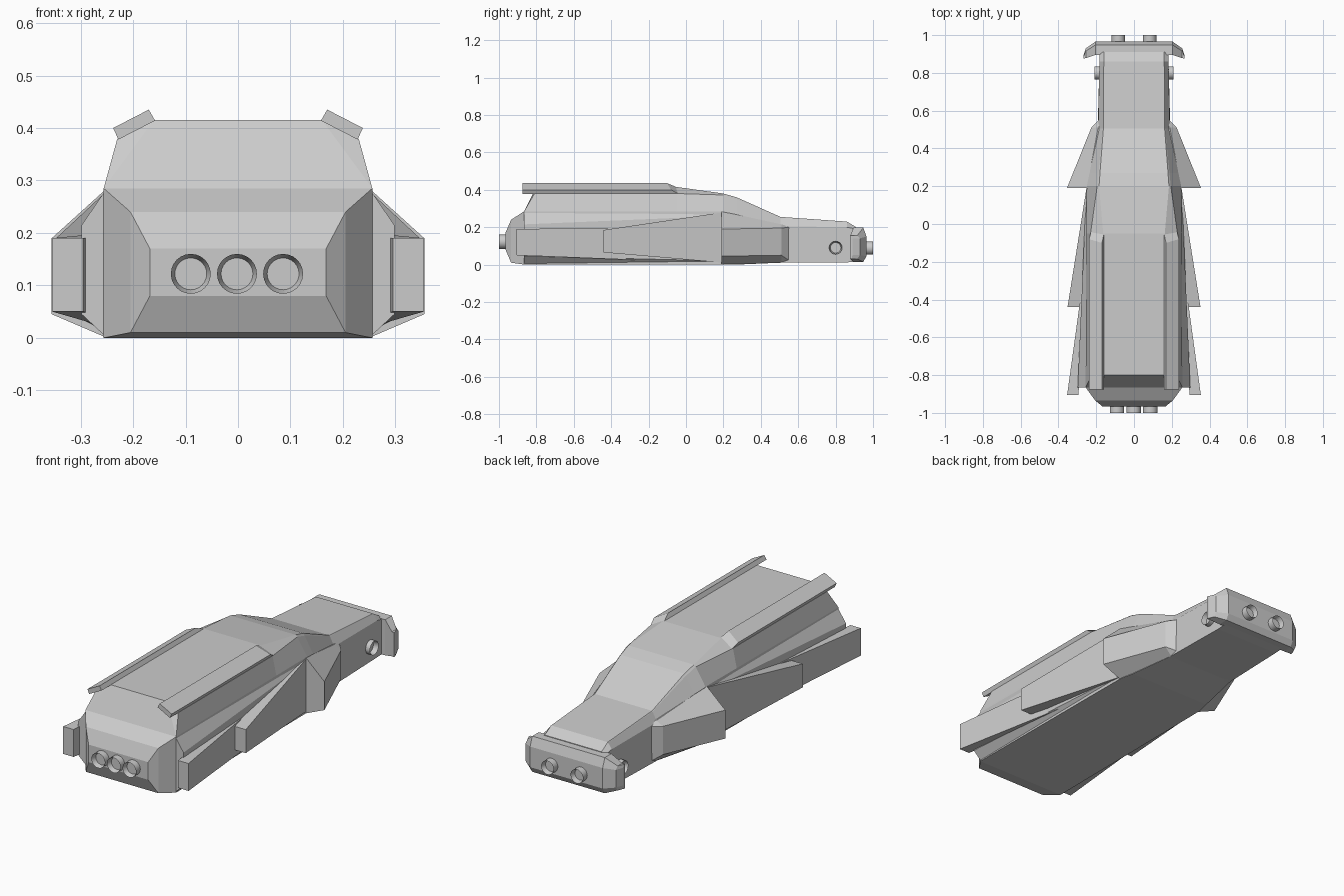
import bpy, bmesh
from math import pi
from mathutils import Matrix, Vector

if "Cube" in bpy.data.objects:
    bpy.data.objects.remove(bpy.data.objects["Cube"])


def finish(name, bm):
    bmesh.ops.remove_doubles(bm, verts=bm.verts, dist=0.0005)
    bmesh.ops.dissolve_degenerate(bm, edges=bm.edges, dist=0.0005)
    bmesh.ops.recalc_face_normals(bm, faces=bm.faces)
    me = bpy.data.meshes.new(name)
    bm.to_mesh(me)
    bm.free()
    ob = bpy.data.objects.new(name, me)
    bpy.context.collection.objects.link(ob)
    return ob


def loft(name, rings, mirror=False):
    """Skin closed rings of (x, y, z) points and cap both ends."""
    bm = bmesh.new()
    for s in ((1, -1) if mirror else (1,)):
        rows = [[bm.verts.new((s * x, y, z)) for x, y, z in r] for r in rings]
        n = len(rows[0])
        for a, b in zip(rows, rows[1:]):
            for i in range(n):
                j = (i + 1) % n
                bm.faces.new((a[i], a[j], b[j], b[i]))
        bm.faces.new(rows[0])
        bm.faces.new(rows[-1])
    return finish(name, bm)


def full(half):
    """Complete a right-hand half section with its mirror image."""
    return half + [(-x, y, z) for x, y, z in reversed(half)]


def section(y, a, b, c, d):
    """Flat half section: bottom, side, shoulder, roof as (x, z)."""
    return [(x, y, z) for x, z in (a, b, c, d)]


# Main hull: nose, cabin, sloped back and neck
nose = (0.168, 0.17)
brow = (0.205, 0.24)
cheek = (0.256, 0.285)
hull = [
    section(-0.965, (0.168, 0.08), nose, nose, nose),
    section(-0.935, (0.205, 0.01), brow, brow, brow),
    section(-0.865, (0.256, 0), cheek, cheek, cheek),
    [(0.256, -0.865, 0), (0.256, -0.865, 0.285), (0.23, -0.81, 0.38), (0.16, -0.80, 0.415)],
    section(-0.05, (0.252, 0), (0.252, 0.285), (0.23, 0.38), (0.163, 0.415)),
    section(0.20, (0.25, 0), (0.25, 0.285), (0.195, 0.372), (0.185, 0.38)),
    section(0.27, (0.235, 0), (0.235, 0.27), (0.188, 0.35), (0.18, 0.36)),
    section(0.505, (0.192, 0.01), (0.19, 0.205), (0.165, 0.252), (0.162, 0.255)),
    section(0.86, (0.183, 0.012), (0.183, 0.2), (0.162, 0.228), (0.16, 0.23)),
    section(0.91, (0.183, 0.015), (0.183, 0.19), (0.162, 0.198), (0.16, 0.2)),
]
loft("hull", [full(h) for h in hull])


def side_part(name, *rings):
    loft(name, [[(x, y, z) for x, z in pts] for y, pts in rings], mirror=True)


# Bulging lower side panels
side_part("side_panels",
          (-0.865, [(0.25, 0), (0.298, 0.045), (0.298, 0.215), (0.25, 0.285)]),
          (0.20, [(0.24, 0), (0.252, 0.02), (0.252, 0.26), (0.24, 0.285)]))

# Swept armour fins: two lengths per side
side_part("rear_set_fins",
          (-0.44, [(0.265, 0.065), (0.352, 0.065), (0.352, 0.185), (0.265, 0.185)]),
          (0.20, [(0.22, 0.01), (0.25, 0.01), (0.25, 0.28), (0.22, 0.28)]))
side_part("front_set_fins",
          (-0.905, [(0.295, 0.05), (0.354, 0.05), (0.354, 0.19), (0.295, 0.19)]),
          (-0.15, [(0.22, 0.02), (0.25, 0.02), (0.25, 0.2), (0.22, 0.2)]))

# Shoulder pods where the cabin meets the neck
side_part("shoulder_pods",
          (0.19, [(0.19, 0), (0.25, 0), (0.355, 0.045), (0.355, 0.19), (0.25, 0.285), (0.19, 0.285)]),
          (0.51, [(0.16, 0.01), (0.19, 0.01), (0.226, 0.05), (0.226, 0.195), (0.19, 0.215), (0.16, 0.215)]),
          (0.555, [(0.16, 0.012), (0.175, 0.012), (0.184, 0.02), (0.184, 0.2), (0.175, 0.205), (0.16, 0.205)]))

# Roof rails, cut obliquely at the rear
rail = [(0.158, 0.414), (0.17, 0.435), (0.238, 0.4), (0.228, 0.378)]
loft("roof_rails", [[(x, -0.875, z) for x, z in rail],
                    [(x, y, z) for (x, z), y in zip(rail, (-0.05, -0.1, -0.08, -0.04))]], mirror=True)


# Tail bumper: chamfered centre plate with swept-forward ends
def bumper_ring(x, y0, y1, y2, z):
    return [(x, y0, z[0]), (x, y1, z[0]), (x, y2, z[1]), (x, y2, z[2]), (x, y1, z[3]), (x, y0, z[3])]


mid = (0.015, 0.045, 0.15, 0.197)
end = (0.03, 0.05, 0.14, 0.155)
side = [(0.205, 0.895, 0.948, 0.965, mid), (0.255, 0.878, 0.915, 0.93, end),
        (0.268, 0.876, 0.885, 0.89, end)]
loft("tail_bumper",
     [bumper_ring(-s[0], *s[1:]) for s in reversed(side)] + [bumper_ring(*s) for s in side])


# Hollow round nozzles
def nozzle(name, base, direction, radius, length):
    bm = bmesh.new()
    bmesh.ops.create_cone(bm, cap_ends=True, segments=24, radius1=radius, radius2=radius, depth=length,
                          matrix=Matrix.Translation((0, 0, length / 2)))
    top = [f for f in bm.faces if f.normal.z > 0.9]
    bmesh.ops.inset_region(bm, faces=top, thickness=radius * 0.2)
    bmesh.ops.translate(bm, verts=top[0].verts, vec=(0, 0, -0.025))
    rot = Vector((0, 0, 1)).rotation_difference(Vector(direction)).to_matrix().to_4x4()
    bmesh.ops.transform(bm, matrix=Matrix.Translation(base) @ rot, verts=bm.verts)
    ob = finish(name, bm)
    bpy.context.view_layer.objects.active = ob
    ob.select_set(True)
    bpy.ops.object.shade_smooth_by_angle(angle=pi / 6)
    ob.select_set(False)


for x in (-0.09, -0.002, 0.086):
    nozzle("front_nozzle", (x, -0.955, 0.122), (0, -1, 0), 0.038, 0.045)
for s in (-1, 1):
    nozzle("rear_nozzle", (s * 0.083, 0.955, 0.088), (0, 1, 0), 0.035, 0.045)
    nozzle("side_nozzle", (s * 0.17, 0.80, 0.09), (s, 0, 0), 0.035, 0.04)
